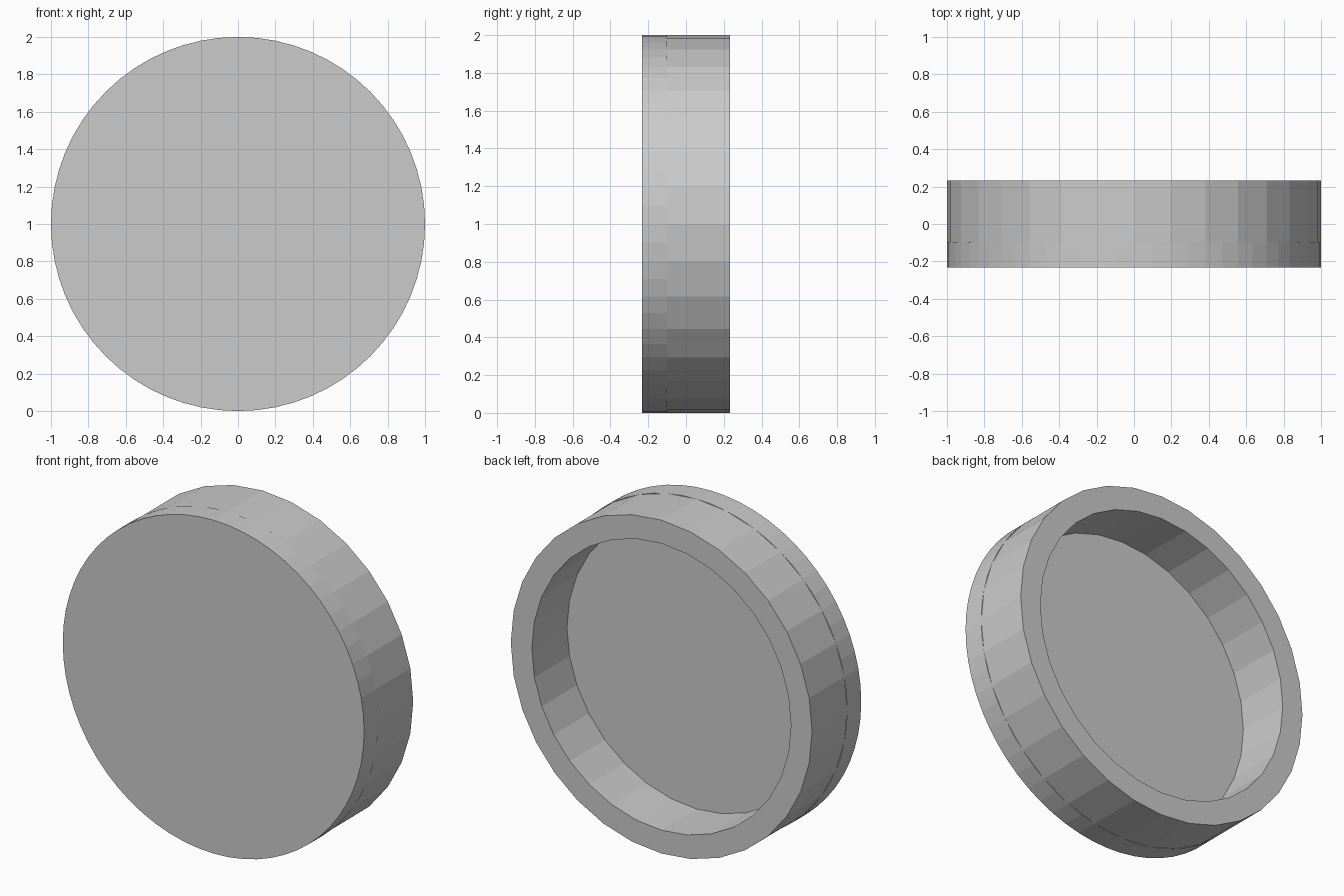
import bpy, bmesh
from math import sin, cos, tau

if "Cube" in bpy.data.objects:
    bpy.data.objects.remove(bpy.data.objects["Cube"])


def lathe(name, loops, sides, closed=False):
    """Spin (radius, y) profile points around the y axis at z = 1."""
    bm = bmesh.new()
    rings = [[bm.verts.new((r * sin(tau * i / sides), y, 1 + r * cos(tau * i / sides)))
              for i in range(sides)] for r, y in loops]
    pairs = list(zip(rings, rings[1:]))
    if closed:
        pairs.append((rings[-1], rings[0]))
    else:
        bm.faces.new(rings[0])
        bm.faces.new(rings[-1])
    for a, b in pairs:
        for i in range(sides):
            j = (i + 1) % sides
            bm.faces.new((a[i], a[j], b[j], b[i]))
    bmesh.ops.recalc_face_normals(bm, faces=bm.faces)
    me = bpy.data.meshes.new(name)
    bm.to_mesh(me)
    bm.free()
    ob = bpy.data.objects.new(name, me)
    bpy.context.collection.objects.link(ob)
    return ob


FRONT, STEP, BACK = -0.233, -0.10, 0.233

# Solid front plate, finer rim
lathe("front_plate", [(1, FRONT), (1, STEP)], 64)

# Coarser hollow rim behind it
lathe("back_rim", [(1, STEP), (1, BACK), (0.86, BACK), (0.86, STEP)], 32, closed=True)
